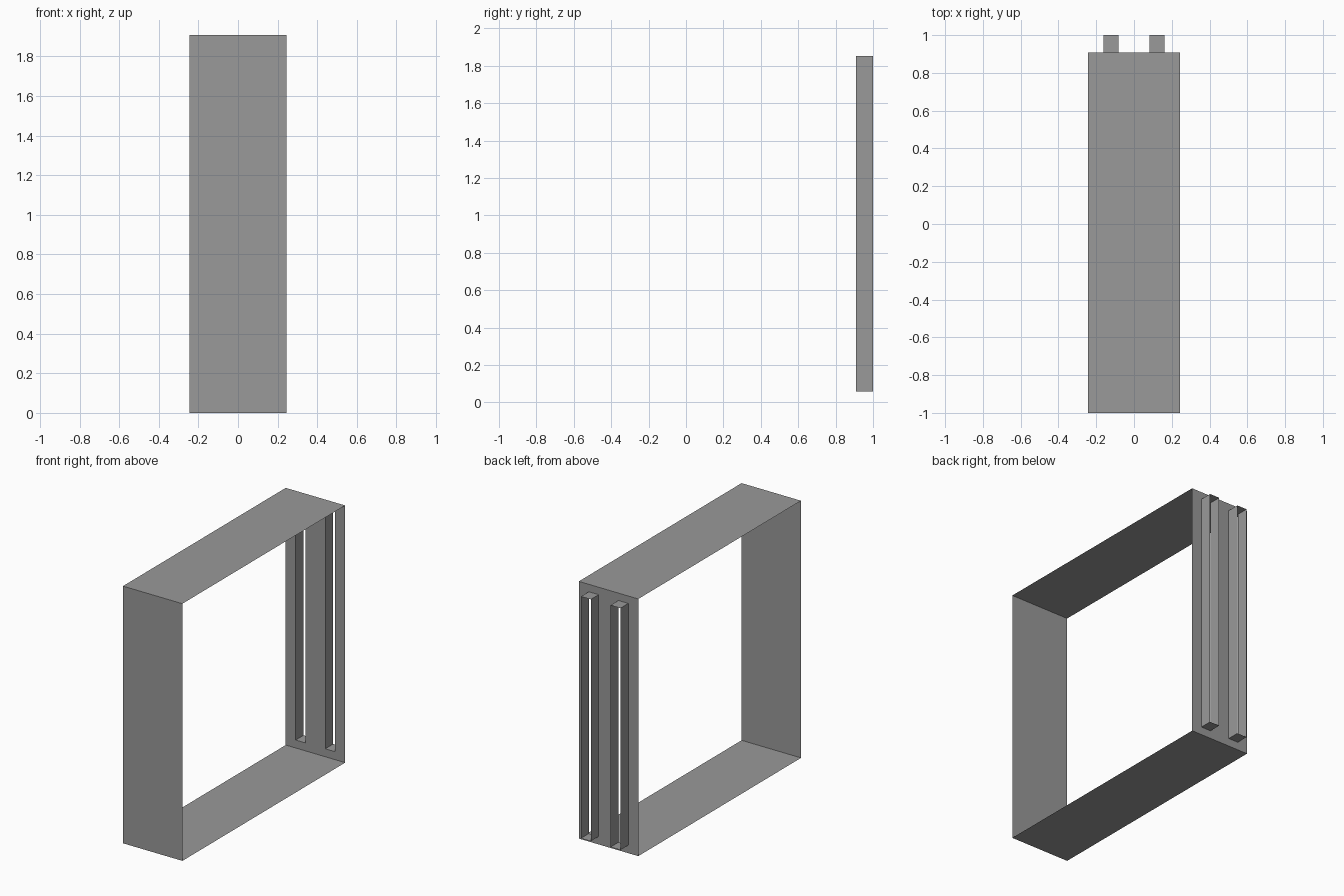
import bpy, bmesh

if "Cube" in bpy.data.objects:
    bpy.data.objects.remove(bpy.data.objects["Cube"])

HW = 0.244                      # half width of the band
Y0, Y1, ZT = -1.0, 0.908, 1.908  # band extents
YB = 1.0                        # rear edge of the slot sleeves
SX0, SX1 = 0.081, 0.162         # slot span each side of centre
SZ0, SZ1 = 0.059, 1.853         # slot bottom and top

grey = bpy.data.materials.new("plain_grey")
grey.diffuse_color = (0.32, 0.32, 0.32, 1)
grey.use_nodes = True
grey.node_tree.nodes["Principled BSDF"].inputs["Base Color"].default_value = grey.diffuse_color


def sheet(name, quads):
    """Single-skin object made from four-cornered faces."""
    bm = bmesh.new()
    for q in quads:
        bm.faces.new([bm.verts.new(p) for p in q])
    bmesh.ops.remove_doubles(bm, verts=bm.verts, dist=1e-5)
    me = bpy.data.meshes.new(name)
    bm.to_mesh(me)
    bm.free()
    me.materials.append(grey)
    ob = bpy.data.objects.new(name, me)
    bpy.context.collection.objects.link(ob)
    return ob


def strip(a, b, x0, x1):
    """Quad swept along x between two (y, z) points."""
    return [(x0, *a), (x1, *a), (x1, *b), (x0, *b)]


# Square band: front, bottom and top walls (open on both sides)
sheet("front_wall", [strip((Y0, 0), (Y0, ZT), -HW, HW)])
sheet("bottom_wall", [strip((Y1, 0), (Y0, 0), -HW, HW)])
sheet("top_wall", [strip((Y0, ZT), (Y1, ZT), -HW, HW)])

# Back wall with two tall slots left open
xs = [-HW, -SX1, -SX0, SX0, SX1, HW]
zs = [0, SZ0, SZ1, ZT]
sheet("back_wall", [strip((Y1, zs[j + 1]), (Y1, zs[j]), xs[i], xs[i + 1])
                    for i in range(5) for j in range(3)
                    if not (j == 1 and i in (1, 3))])

# Open-ended sleeve standing out behind each slot
for side, x0, x1 in (("left", -SX1, -SX0), ("right", SX0, SX1)):
    sheet(side + "_slot_sleeve", [
        strip((Y1, SZ1), (YB, SZ1), x0, x1),
        strip((YB, SZ0), (Y1, SZ0), x0, x1),
        [(x0, YB, SZ0), (x0, YB, SZ1), (x0, Y1, SZ1), (x0, Y1, SZ0)],
        [(x1, Y1, SZ0), (x1, Y1, SZ1), (x1, YB, SZ1), (x1, YB, SZ0)],
    ])
